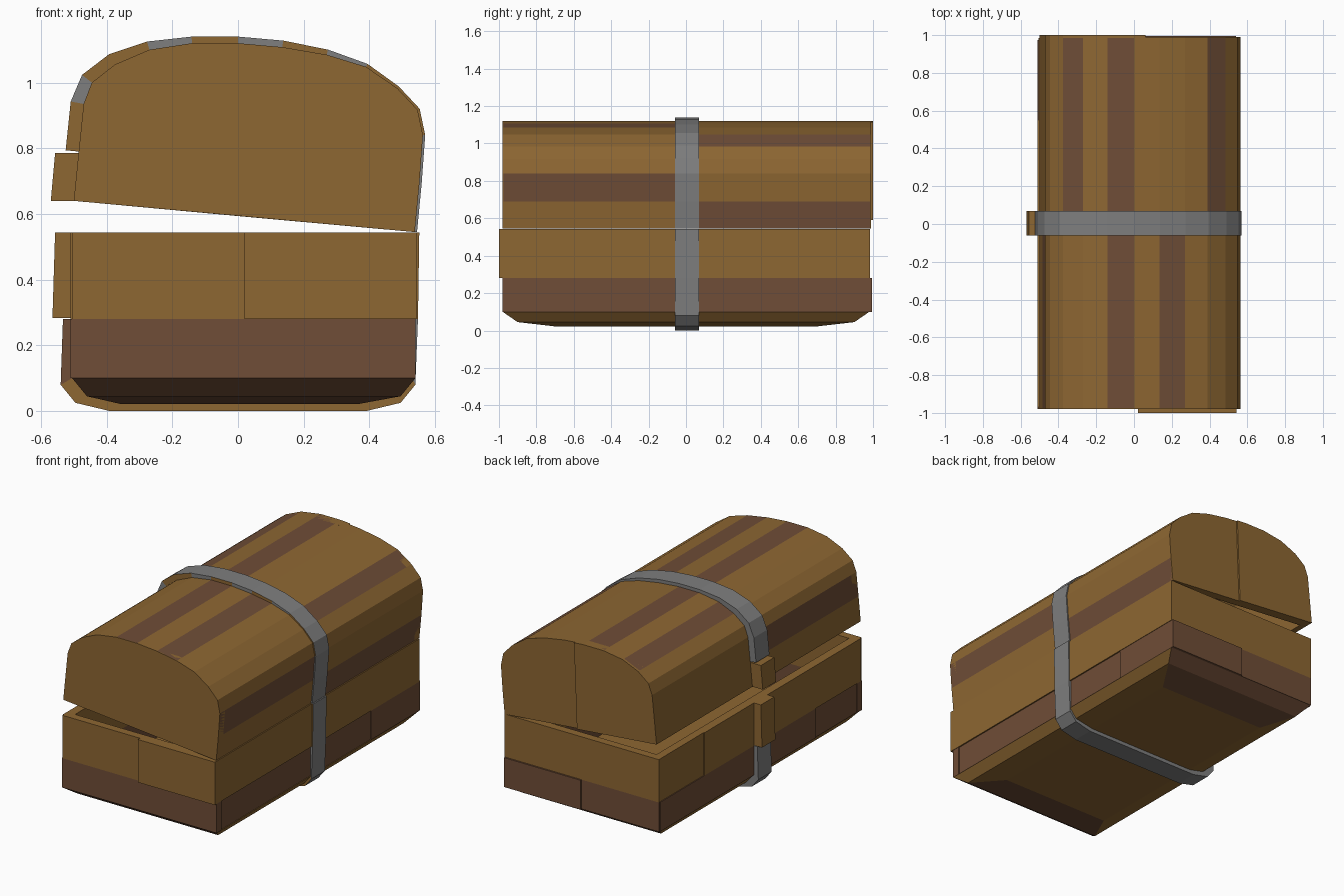
import bpy, bmesh
from mathutils import Vector

if "Cube" in bpy.data.objects:
    bpy.data.objects.remove(bpy.data.objects["Cube"])


def material(name, rgb):
    m = bpy.data.materials.new(name)
    m.diffuse_color = (*rgb, 1)
    m.use_nodes = True
    m.node_tree.nodes["Principled BSDF"].inputs["Base Color"].default_value = m.diffuse_color
    return m


MATS = [material("wood", (0.27, 0.135, 0.032)),
        material("dark_wood", (0.16, 0.075, 0.038)),
        material("iron", (0.21, 0.21, 0.21))]
WOOD, DARK, IRON = 0, 1, 2


def finish(name, bm):
    bmesh.ops.recalc_face_normals(bm, faces=bm.faces)
    me = bpy.data.meshes.new(name)
    bm.to_mesh(me)
    bm.free()
    for m in MATS:
        me.materials.append(m)
    ob = bpy.data.objects.new(name, me)
    bpy.context.collection.objects.link(ob)
    return ob


def prism(bm, pts, y0, y1, mat, side=None):
    """Extrude an xz outline from y0 to y1; side colours the -y end."""
    a = [bm.verts.new((x, y0, z)) for x, z in pts]
    b = [bm.verts.new((x, y1, z)) for x, z in pts]
    n = len(pts)
    cap = bm.faces.new(a)
    faces = [cap, bm.faces.new(b)]
    faces += [bm.faces.new((a[i], a[(i + 1) % n], b[(i + 1) % n], b[i])) for i in range(n)]
    for f in faces:
        f.material_index = mat
    if side is not None:
        cap.material_index = side


def box(bm, x0, x1, y0, y1, z0, z1, mat):
    prism(bm, [(x0, z0), (x1, z0), (x1, z1), (x0, z1)], y0, y1, mat)


def ribbon(bm, outer, inner, y0, y1, mat, side_of):
    for i in range(len(outer) - 1):
        prism(bm, [outer[i], outer[i + 1], inner[i + 1], inner[i]], y0, y1, mat(i), side_of(i))


T = 0.05  # wall thickness

# Lower tier of dark boards
bm = bmesh.new()
z = (0.10, 0.28)
box(bm, -0.505, -0.505 + T, -0.975, -0.53, *z, DARK)
box(bm, -0.51, -0.505 + T, -0.53, 0.975, *z, DARK)
box(bm, 0.54 - T, 0.535, -0.975, 0.52, *z, DARK)
box(bm, 0.54 - T, 0.54, 0.52, 0.99, *z, DARK)
box(bm, -0.51, 0.54, -0.98, -0.98 + T, *z, DARK)
box(bm, -0.505, 0.02, 0.985 - T, 0.985, *z, DARK)
box(bm, 0.02, 0.54, 0.985 - T, 0.995, *z, DARK)
finish("lower_boards", bm)

# Upper tier of light boards
bm = bmesh.new()
z = (0.28, 0.543)
box(bm, -0.51, -0.505 + T, -0.97, 0.55, *z, WOOD)
box(bm, -0.505, -0.505 + T, 0.55, 0.975, *z, WOOD)
box(bm, 0.54 - T, 0.543, -0.97, 0.98, *z, WOOD)
box(bm, -0.505, 0.02, -0.98, -0.98 + T, *z, WOOD)
box(bm, 0.02, 0.543, -1.0, -0.98 + T, *z, WOOD)
box(bm, -0.505, 0.543, 0.985 - T, 0.985, *z, WOOD)
finish("upper_boards", bm)

# Bottom with stepped bevel and a flat floor
bm = bmesh.new()
rings = []
for x0, x1, y, zz in [(-0.505, 0.54, 0.98, 0.10), (-0.46, 0.495, 0.90, 0.045),
                      (-0.36, 0.37, 0.70, 0.022)]:
    rings.append([bm.verts.new(c) for c in
                  ((x0, -y, zz), (x1, -y, zz), (x1, y, zz), (x0, y, zz))])
bm.faces.new(rings[0])
bm.faces.new(rings[-1])
for a, b in zip(rings, rings[1:]):
    for i in range(4):
        j = (i + 1) % 4
        bm.faces.new((a[i], a[j], b[j], b[i])).material_index = DARK if i % 2 == 0 else WOOD
finish("bottom", bm)

# Lid arch outline, hinged slightly open
arch = [(-0.50, 0.64), (-0.485, 0.79), (-0.47, 0.935), (-0.445, 1.0), (-0.375, 1.055),
        (-0.27, 1.10), (-0.14, 1.12), (0, 1.12), (0.135, 1.108), (0.27, 1.085),
        (0.39, 1.048), (0.485, 0.983), (0.547, 0.917), (0.563, 0.84),
        (0.552, 0.69), (0.538, 0.545)]


def offset(pts, dist):
    """Move each outline point along its outward normal by dist[i]."""
    out = []
    for i, p in enumerate(pts):
        a, b = pts[max(i - 1, 0)], pts[min(i + 1, len(pts) - 1)]
        t = (Vector(b) - Vector(a)).normalized()
        out.append((p[0] - t.y * dist[i], p[1] + t.x * dist[i]))
    return out


# Lid planks, laid out differently on the two halves
inner = offset(arch, [-0.04] * 16)
for name, y0, y1, darks in (("lid_planks_front", -0.975, 0.0, {1, 6, 8, 13}),
                            ("lid_planks_back", 0.0, 0.985, {4, 6, 10, 14})):
    bm = bmesh.new()
    ribbon(bm, arch, inner, y0, y1, lambda i: DARK if i in darks else WOOD, lambda i: None)
    finish(name, bm)

# Lid end panels, the back one in two boards
bm = bmesh.new()
prism(bm, arch, -0.98, -0.98 + T, WOOD)
cut_top, cut_low = (0.06, 1.115), (0.04, 0.59)
prism(bm, arch[:8] + [cut_top, cut_low], 0.94, 1.0, WOOD)
prism(bm, [cut_low, cut_top] + arch[8:], 0.94, 0.99, WOOD)
finish("lid_end_panels", bm)

# Iron strap over the lid
Y0, Y1 = -0.06, 0.07
thick = [0.04, 0.04, 0.04, 0.038, 0.036, 0.026] + [0.02] * 3 + [0.016, 0.01] + [0.007] * 5
bm = bmesh.new()
ribbon(bm, offset(arch, thick)[1:], arch[1:], Y0, Y1, lambda i: IRON,
       lambda i: IRON if i in (1, 4, 6, 8, 12, 13) else WOOD)
finish("lid_strap", bm)

# Iron strap under the base
outer = [(-0.533, 0.28), (-0.54, 0.08), (-0.495, 0.025), (-0.39, 0), (0.39, 0),
         (0.495, 0.025), (0.54, 0.08), (0.548, 0.28), (0.552, 0.543)]
under = [(-0.505, 0.28), (-0.505, 0.10), (-0.46, 0.045), (-0.36, 0.022), (0.37, 0.022),
         (0.495, 0.045), (0.53, 0.10), (0.53, 0.28), (0.53, 0.543)]
bm = bmesh.new()
ribbon(bm, outer, under, Y0, Y1, lambda i: IRON,
       lambda i: DARK if i == 0 else IRON if i == 6 else WOOD)
finish("base_strap", bm)

# Latch blocks on the opening side
for name, pts in (("lid_latch", [(-0.57, 0.64), (-0.49, 0.64), (-0.475, 0.785), (-0.557, 0.785)]),
                  ("base_latch", [(-0.565, 0.283), (-0.5, 0.283), (-0.5, 0.543), (-0.557, 0.543)])):
    bm = bmesh.new()
    prism(bm, pts, Y0, Y1, WOOD)
    finish(name, bm)
